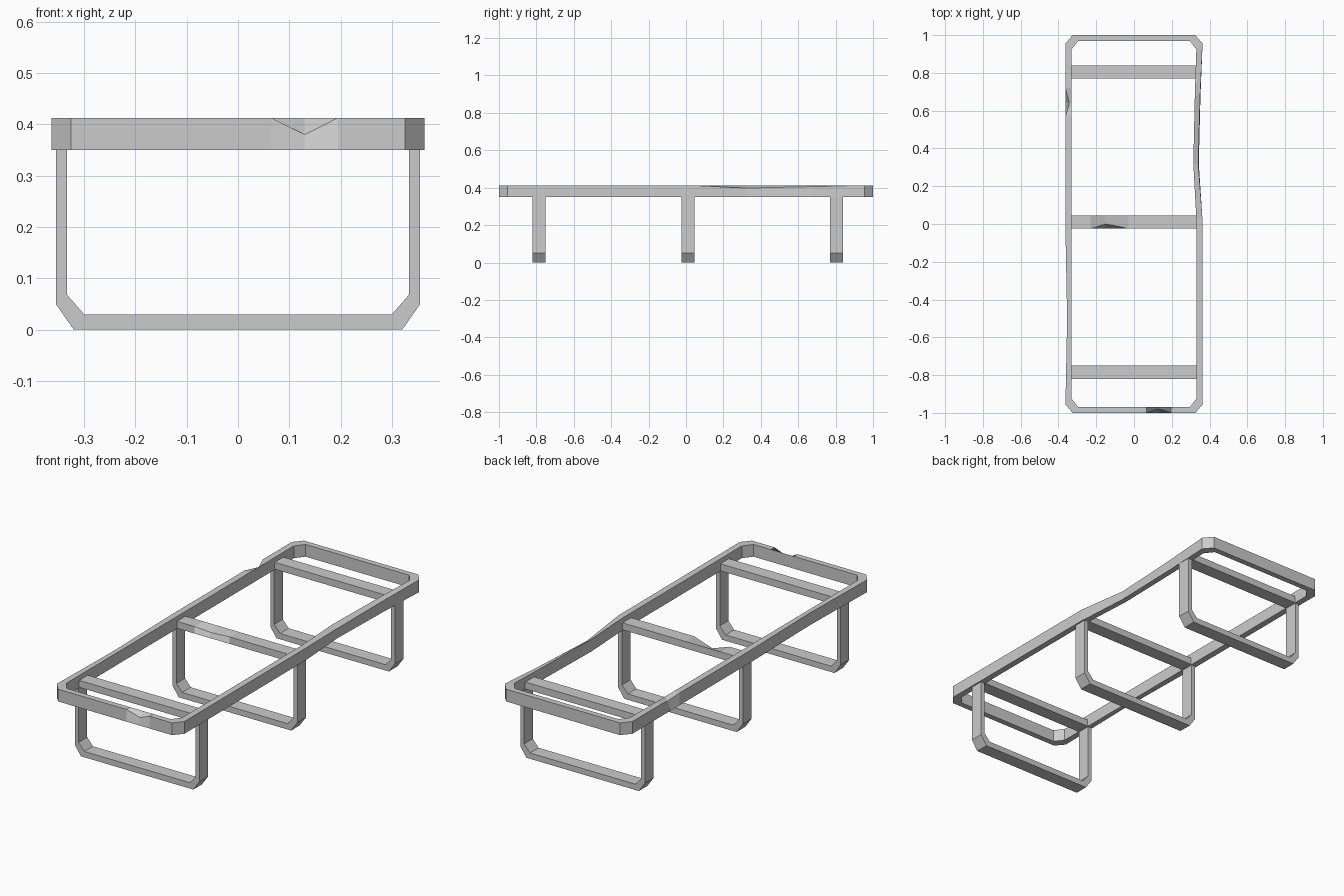
import bpy

if "Cube" in bpy.data.objects:
    bpy.data.objects.remove(bpy.data.objects["Cube"])


def make(name, verts, faces):
    mesh = bpy.data.meshes.new(name)
    mesh.from_pydata(verts, [], faces)
    mesh.update()
    obj = bpy.data.objects.new(name, mesh)
    bpy.context.collection.objects.link(obj)
    return obj


def sweep(name, sections, closed):
    """Join four-point cross-sections with quads, split into triangles where bent."""
    n = len(sections)
    verts = [p for s in sections for p in s]
    faces = []
    for i in range(n if closed else n - 1):
        j = (i + 1) % n
        for k in range(4):
            m = (k + 1) % 4
            faces.append((4 * i + k, 4 * i + m, 4 * j + m, 4 * j + k))
    if not closed:
        faces += [(3, 2, 1, 0), tuple(4 * (n - 1) + k for k in range(4))]
    return make(name, verts, faces)


# Top frame: each station is outer x, y, inner x, y and an optional nicked top edge
Z0, Z1 = 0.35, 0.413
stations = [
    (-0.325, -1, -0.295, -0.97, None),
    (0.065, -1, 0.065, -0.97, None),
    (0.13, -1, 0.13, -0.97, (0.13, -0.979, 0.38)),
    (0.195, -1, 0.195, -0.97, None),
    (0.325, -1, 0.295, -0.97, None),
    (0.363, -0.955, 0.33, -0.925, None),
    (0.362, 0.03, 0.33, 0.03, None),
    (0.343, 0.32, 0.314, 0.32, (0.34, 0.32, 0.398)),
    (0.352, 0.68, 0.322, 0.68, (0.350, 0.68, 0.406)),
    (0.363, 0.955, 0.33, 0.925, None),
    (0.325, 1, 0.295, 0.97, None),
    (-0.325, 1, -0.295, 0.97, None),
    (-0.363, 0.955, -0.33, 0.925, None),
    (-0.363, 0.72, -0.33, 0.72, None),
    (-0.363, 0.64, -0.33, 0.64, (-0.342, 0.64, 0.392)),
    (-0.363, 0.57, -0.33, 0.57, None),
    (-0.363, -0.03, -0.33, -0.03, None),
    (-0.354, -0.5, -0.33, -0.5, None),
    (-0.363, -0.955, -0.33, -0.925, None),
]
sweep("top_frame", [[(ox, oy, Z0), (ix, iy, Z0), (ix, iy, Z1), nick or (ox, oy, Z1)]
                    for ox, oy, ix, iy, nick in stations], True)

# U-shaped legs and the crossbars above them
half_outer = [(0.355, 0.352), (0.355, 0.05), (0.32, 0.0)]
half_inner = [(0.333, 0.352), (0.333, 0.068), (0.30, 0.03)]


def mirrored(half):
    return half + [(-x, z) for x, z in reversed(half)]


for label, y in (("front", -0.785), ("middle", 0.01), ("back", 0.805)):
    a, b = y - 0.035, y + 0.035
    sweep(label + "_leg", [[(ox, a, oz), (ox, b, oz), (ix, b, iz), (ix, a, iz)]
                           for (ox, oz), (ix, iz) in zip(mirrored(half_outer), mirrored(half_inner))],
          False)
    xs = (-0.335, -0.23, -0.15, -0.03, 0.335) if label == "middle" else (-0.335, 0.335)
    bar = []
    for x in xs:
        edge = (x, a + 0.025, 0.368) if x == -0.15 else (x, a, 0.388)
        bar.append([(x, a, 0.352), (x, b, 0.352), (x, b, 0.388), edge])
    sweep(label + "_crossbar", bar, False)

# Consistent outward normals
import bmesh
for obj in bpy.context.collection.objects:
    bm = bmesh.new()
    bm.from_mesh(obj.data)
    bmesh.ops.recalc_face_normals(bm, faces=bm.faces)
    bm.to_mesh(obj.data)
    bm.free()
